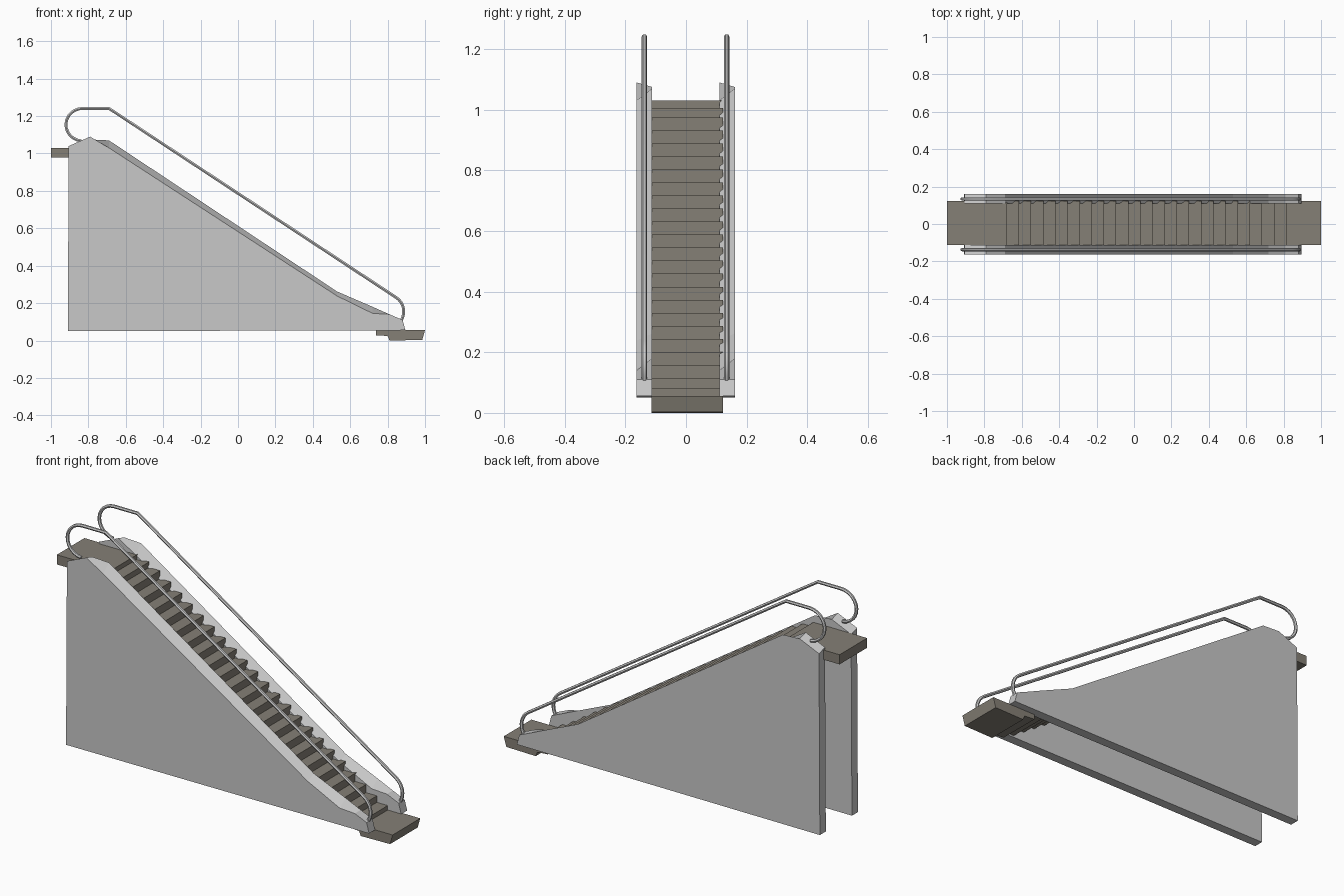
import bpy, bmesh, math

if "Cube" in bpy.data.objects:
    bpy.data.objects.remove(bpy.data.objects["Cube"])


def material(name, rgb):
    m = bpy.data.materials.new(name)
    m.diffuse_color = (*rgb, 1)
    m.use_nodes = True
    m.node_tree.nodes["Principled BSDF"].inputs["Base Color"].default_value = m.diffuse_color
    return m


GREY = material("light_metal", (0.58, 0.58, 0.58))
STONE = material("step_brown_grey", (0.235, 0.215, 0.18))


def loft(name, prof_a, prof_b, ya, yb, mat):
    """Solid between two matching xz profiles at y = ya and y = yb."""
    bm = bmesh.new()
    a = [bm.verts.new((x, ya, z)) for x, z in prof_a]
    b = [bm.verts.new((x, yb, z)) for x, z in prof_b]
    n = len(a)
    caps = [bm.faces.new(a), bm.faces.new(b[::-1])]
    for i in range(n):
        j = (i + 1) % n
        bm.faces.new((a[j], a[i], b[i], b[j]))
    bmesh.ops.recalc_face_normals(bm, faces=bm.faces)
    bmesh.ops.triangulate(bm, faces=caps)
    me = bpy.data.meshes.new(name)
    bm.to_mesh(me)
    bm.free()
    me.materials.append(mat)
    ob = bpy.data.objects.new(name, me)
    bpy.context.collection.objects.link(ob)
    return ob


# side panels: the two edges differ slightly, giving the sloped top
front_edge = [(-0.91, 0.05), (-0.905, 1.04), (-0.79, 1.09), (-0.69, 1.03),
              (0.53, 0.238), (0.72, 0.145), (0.81, 0.14), (0.88, 0.11), (0.895, 0.055)]
back_edge = [(-0.91, 0.05), (-0.905, 1.025), (-0.79, 1.075), (-0.69, 1.07),
             (0.53, 0.262), (0.72, 0.18), (0.81, 0.14), (0.88, 0.11), (0.895, 0.055)]
for side, y in (("front", -0.163), ("back", 0.11)):
    loft(side + "_side_panel", front_edge, back_edge, y, y + 0.051, GREY)

# handrails: upper loop, long slope, lower bend
path = []
for i in range(13):
    a = math.radians(-95 - 175 * i / 12)
    path.append((-0.83 + 0.09 * math.cos(a), 1.154 + 0.087 * math.sin(a)))
path.append((-0.69, 1.241))
for i in range(8):
    a = math.radians(57 - 77 * i / 7)
    path.append((0.796 + 0.09 * math.cos(a), 0.155 + 0.09 * math.sin(a)))
path.append((0.865, 0.09))

for side, y in (("front", -0.137), ("back", 0.134)):
    cu = bpy.data.curves.new(side + "_handrail", "CURVE")
    cu.dimensions = "3D"
    cu.bevel_depth = 0.009
    cu.bevel_resolution = 1
    cu.use_fill_caps = True
    sp = cu.splines.new("POLY")
    sp.points.add(len(path) - 1)
    for p, (x, z) in zip(sp.points, path):
        p.co = (x, y, z, 1)
    cu.materials.append(GREY)
    ob = bpy.data.objects.new(side + "_handrail", cu)
    bpy.context.collection.objects.link(ob)
    bpy.ops.object.select_all(action="DESELECT")
    ob.select_set(True)
    bpy.context.view_layer.objects.active = ob
    bpy.ops.object.convert(target="MESH")
    bpy.ops.object.shade_smooth_by_angle(angle=math.radians(50))

# steps with the upper landing, one stepped profile with matching underside
noses = [(-0.68, 1.03), (-0.615, 1.005)]
noses += [(-0.55 + 0.065 * i, 0.975 - 0.043 * i) for i in range(21)]
noses += [(0.815, 0.08)]
top = [(-1.0, 1.03)]
for i, (x, z) in enumerate(noses):
    top.append((x, z))
    top.append((x, noses[i + 1][1] if i + 1 < len(noses) else 0.055))
under = [(x - 0.012, z - 0.052) for x, z in top[1:-1]]
profile = top + [(0.815, 0.028)] + under[::-1] + [(-1.0, 0.978)]
loft("steps", profile, profile, -0.113, 0.122, STONE)

# lower landing
landing = [(0.81, 0.0), (0.985, 0.003), (1.0, 0.056), (0.80, 0.056), (0.75, 0.05),
           (0.75, 0.028), (0.80, 0.024)]
loft("lower_landing", landing, landing, -0.113, 0.122, STONE)
